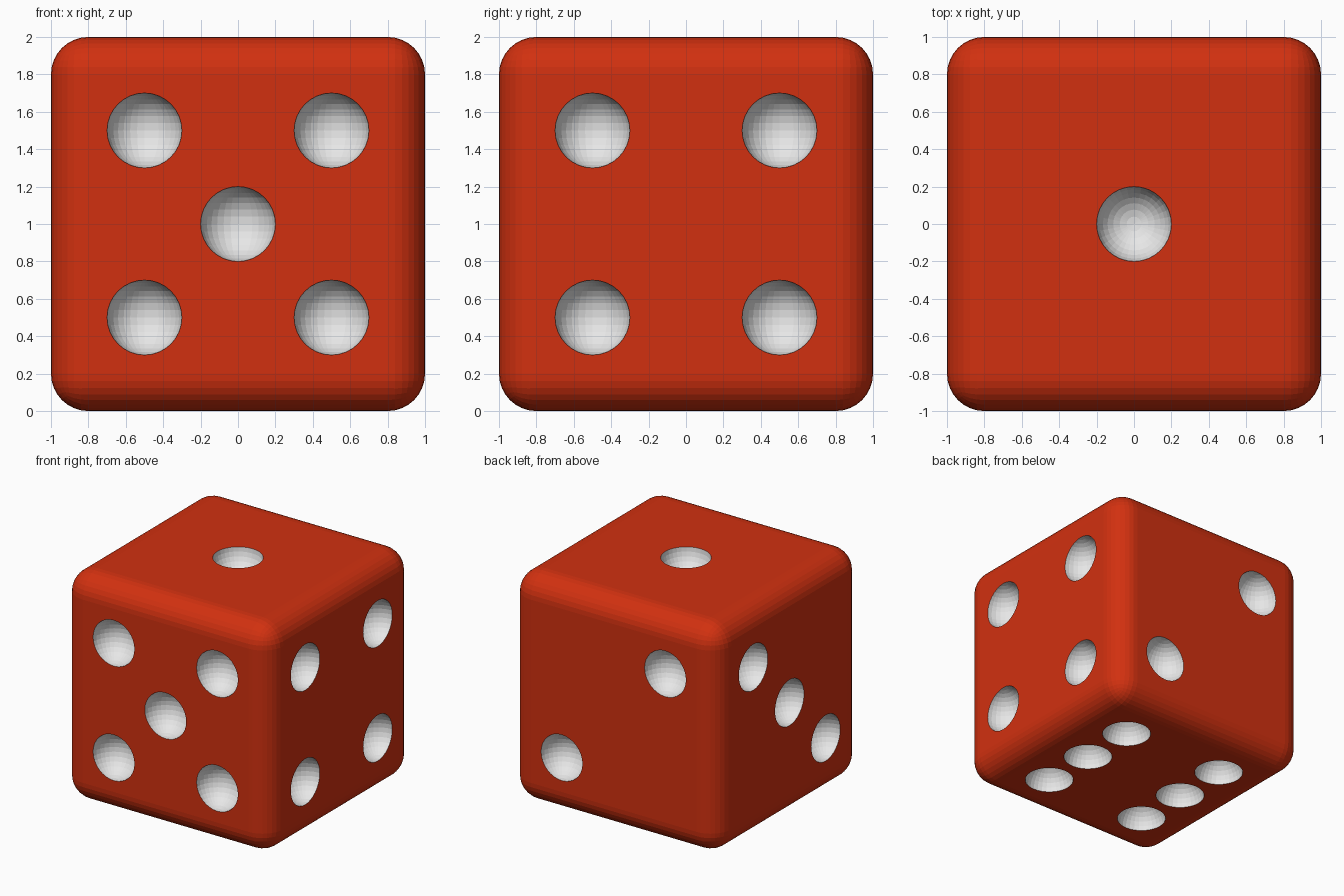
import bpy, bmesh
from mathutils import Matrix, Vector

if "Cube" in bpy.data.objects:
    bpy.data.objects.remove(bpy.data.objects["Cube"])


def material(name, rgb):
    m = bpy.data.materials.new(name)
    m.diffuse_color = (*rgb, 1)
    m.use_nodes = True
    m.node_tree.nodes["Principled BSDF"].inputs["Base Color"].default_value = m.diffuse_color
    return m


red = material("red", (0.64, 0.03, 0.005))
white = material("white", (0.8, 0.8, 0.8))


def add_object(name, bm):
    me = bpy.data.meshes.new(name)
    bm.to_mesh(me)
    bm.free()
    me.materials.append(red)
    me.materials.append(white)
    ob = bpy.data.objects.new(name, me)
    bpy.context.collection.objects.link(ob)
    return ob


# Rounded cube body
bm = bmesh.new()
bmesh.ops.create_cube(bm, size=2, matrix=Matrix.Translation((0, 0, 1)))
die = add_object("die", bm)
bevel = die.modifiers.new("rounded_edges", 'BEVEL')
bevel.width = 0.2
bevel.segments = 8

# Pip centres relative to the cube centre
S = (-0.5, 0.5)
pips = [(0, 0, 1), (0, -1, 0)]                            # one on top, middle of the five
pips += [(x, -1, z) for x in S for z in S]                # front: five
pips += [(1, y, z) for y in S for z in S]                 # right: four
pips += [(-a, 1, a) for a in S]                           # back: two
pips += [(-1, a, a) for a in (-0.5, 0, 0.5)]              # left: three
pips += [(x, y, -1) for x in S for y in (-0.5, 0, 0.5)]   # bottom: six

# Spherical pip cutter
bm = bmesh.new()
for p in pips:
    bmesh.ops.create_uvsphere(bm, u_segments=32, v_segments=16, radius=0.2,
                              matrix=Matrix.Translation(Vector(p) + Vector((0, 0, 1))))
for f in bm.faces:
    f.material_index = 1
cutter = add_object("pip_cutter", bm)
cutter.hide_render = True

# Carve the pips, keeping the cutter's white faces, then drop the cutter
cut = die.modifiers.new("pips", 'BOOLEAN')
cut.operation = 'DIFFERENCE'
cut.solver = 'EXACT'
cut.object = cutter
deps = bpy.context.evaluated_depsgraph_get()
carved = bpy.data.meshes.new_from_object(die.evaluated_get(deps))
die.modifiers.clear()
die.data = carved
bpy.data.objects.remove(cutter)
